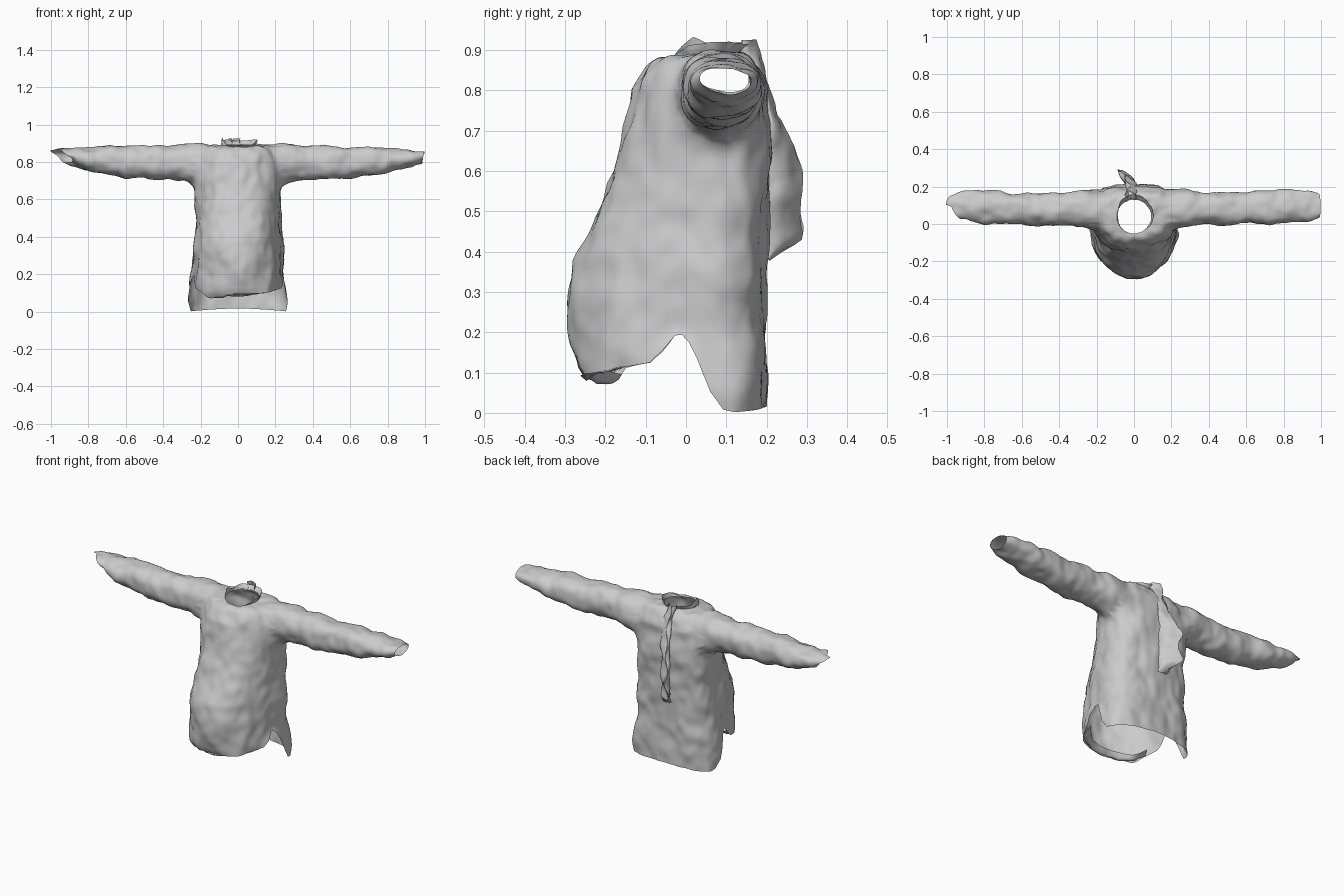
import bpy, bmesh, math
from mathutils import Vector, noise

if "Cube" in bpy.data.objects:
    bpy.data.objects.remove(bpy.data.objects["Cube"])


def interp(table, t):
    """Look up a row of values in a small table keyed by its first column."""
    if t <= table[0][0]:
        return table[0][1:]
    for p, q in zip(table, table[1:]):
        if t <= q[0]:
            f = (t - p[0]) / (q[0] - p[0])
            return [u + (v - u) * f for u, v in zip(p[1:], q[1:])]
    return table[-1][1:]


def skin(bm, rows, closed, skip=None):
    """Skin a grid of points with quads; returns the grid of vertices."""
    grid = [[bm.verts.new(p) for p in row] for row in rows]
    n = len(grid[0])
    for r0, r1 in zip(grid, grid[1:]):
        for i in range(n if closed else n - 1):
            j = (i + 1) % n
            quad = (r0[i], r0[j], r1[j], r1[i])
            if not (skip and skip(sum((v.co for v in quad), Vector()) / 4)):
                bm.faces.new(quad)
    return grid


def finish(bm, name, wrinkle, scale):
    """Wrinkle the sheet along its normals and make the object."""
    bmesh.ops.recalc_face_normals(bm, faces=bm.faces)
    bm.normal_update()
    for v in bm.verts:
        q = Vector((v.co.x, v.co.y, v.co.z * .8)) * scale
        v.co += v.normal * wrinkle * (noise.noise(q) + .6 * noise.noise(q * 2.3))
    for f in bm.faces:
        f.smooth = True
    me = bpy.data.meshes.new(name)
    bm.to_mesh(me)
    bm.free()
    bpy.context.collection.objects.link(bpy.data.objects.new(name, me))


def strip(name, rows, wrinkle, scale):
    bm = bmesh.new()
    skin(bm, rows, False)
    finish(bm, name, wrinkle, scale)


def power(v, e):
    return math.copysign(abs(v) ** e, v)


# height: half width, front y, back y
BODY = [(0.0, .257, -.20, .20), (.07, .262, -.225, .20), (.10, .260, -.265, .20),
        (.16, .252, -.280, .196), (.28, .238, -.295, .196), (.38, .234, -.278, .20),
        (.50, .228, -.222, .205), (.60, .230, -.183, .208), (.70, .242, -.153, .208),
        (.80, .240, -.130, .203)]
# angle from the front in degrees: hem height
HEM = [(0, .095), (30, .10), (42, .107), (55, .118), (63, .125), (70, .155), (75, .193),
       (78, .195), (82, .17), (86, .11), (89, .065), (92, .03), (96, .008), (105, .002),
       (130, .006), (180, .018)]
COLS = 120
YC = .06


def section(a, z):
    w, yf, yb = interp(BODY, z)
    s, c = math.sin(a), math.cos(a)
    if c > 0:
        return w * power(s, .92), YC - (YC - yf) * c
    return w * power(s, .8), YC + (yb - YC) * abs(c) ** .65


def hem(a):
    d = math.degrees(a) % 360
    dip = .025 * math.exp(-((d - 330) / 14) ** 2)
    return interp(HEM, min(d, 360 - d))[0] - dip


def neck(a):
    s, c = math.sin(a), math.cos(a)
    return .092 * s, .04 - .09 * c, .895 - .02 * max(c, 0) ** 2


def armhole(c):
    return abs(c.x) > .165 and ((c.y - .085) / .118) ** 2 + ((c.z - .79) / .122) ** 2 < 1


# Torso: hem to chest, then over the shoulders to the neck
angles = [2 * math.pi * i / COLS for i in range(COLS)]
rows = []
for k in range(41):
    row = []
    for a in angles:
        h = hem(a)
        z = h + (.80 - h) * k / 40
        row.append((*section(a, z), z))
    rows.append(row)
for k in range(1, 17):
    t = (k / 16) ** 1.3
    row = []
    for a in angles:
        x0, y0 = section(a, .80)
        x1, y1, z1 = neck(a)
        e = 1.8 + 3.2 * abs(math.sin(a)) ** 1.5
        row.append((x0 + (x1 - x0) * t, y0 + (y1 - y0) * t,
                    .80 + (z1 - .80) * (1 - (1 - t) ** e)))
    rows.append(row)
shirt = bmesh.new()
skin(shirt, rows, True, armhole)
bmesh.ops.delete(shirt, geom=[v for v in shirt.verts if not v.link_faces], context='VERTS')

# Sleeves: distance out, centre y, half depth, centre z, half height
SLEEVE = [(.265, .083, .100, .792, .102), (.32, .085, .090, .798, .093),
          (.45, .080, .086, .796, .090), (.60, .085, .086, .797, .085),
          (.75, .092, .088, .807, .070), (.85, .098, .090, .816, .056),
          (.93, .098, .080, .820, .043), (.99, .097, .064, .827, .030)]
for side in (1, -1):
    rows = []
    for k in range(61):
        u = .265 + .725 * k / 60
        yc, ry, zc, rz = interp(SLEEVE, u)
        grow = max(0, (u - .8) / .19)
        if side < 0:
            zc += .004 * min(1, u / .5)
            yc -= .004 * min(1, u / .5)
        row = []
        for i in range(48):
            b = 2 * math.pi * i / 48 * side
            cy, cz = math.cos(b), math.sin(b)
            # the cuff of the left side is cut on a slant
            slant = (.008 + .04 * (cz - .8) + .03 * (cy - 1) * (cy < 0)) * grow if side < 0 \
                else .008 * grow * cz
            row.append((side * (u + slant), yc + ry * power(cy, .9), zc + rz * power(cz, .9)))
        rows.append(row)
    # open edge of the armhole, sewn to the first ring of the sleeve
    hole = [e for e in shirt.edges if e.is_boundary and
            all(.13 < v.co.x * side < .3 and v.co.z > .6 for v in e.verts)]
    grid = skin(shirt, rows, True)
    ring = [e for e in shirt.edges if e.is_boundary and all(v in grid[0] for v in e.verts)]
    seam = bmesh.ops.bridge_loops(shirt, edges=hole + ring)
    across = [e for e in seam['edges'] if e not in hole and e not in ring]
    bmesh.ops.subdivide_edges(shirt, edges=across, cuts=3, use_grid_fill=True)

# Ease the shoulder seams
near = [v for v in shirt.verts if .15 < abs(v.co.x) < .30 and v.co.z > .63]
for _ in range(5):
    bmesh.ops.smooth_vert(shirt, verts=near, factor=.5,
                          use_axis_x=True, use_axis_y=True, use_axis_z=True)
finish(shirt, "shirt_body_and_sleeves", .013, 9)

# Front hem turned inwards
lip = []
for k in range(4):
    t = k / 3
    row = []
    for i in range(41):
        a = math.radians(-50 + 2.5 * i)
        h = hem(a)
        x, y = section(a, h)
        row.append((x * (1 - .08 * t), y + .035 * t,
                    h + .02 * t - .02 * math.sin(math.pi * t) * math.cos(a * 1.8)))
    lip.append(row)
strip("front_hem_fold", lip, .008, 18)

# Collar band standing along the sides and back of the neck
# angle: rise, outward lean
COLLAR = [(40, .003, .004), (70, .022, .008), (110, .030, .012), (150, .026, .02),
          (185, .022, .028), (215, .03, .018), (250, .018, .0), (285, .043, -.006),
          (305, .025, .0), (325, .003, .0)]
rows = []
for k in range(4):
    t = k / 3
    row = []
    for i in range(58):
        d = 40 + 5 * i
        a = math.radians(d)
        x, y, z = neck(a)
        rise, lean = interp(COLLAR, d)
        row.append((x + lean * t * math.sin(a), y - lean * t * math.cos(a), z - .004 + rise * t))
    rows.append(row)
strip("collar_band", rows, .006, 25)

# Gathered placket hanging at the back: height, inner y, outer y, outer x
FLAP = [(.38, .200, .206, -.03), (.40, .200, .245, -.05), (.43, .200, .288, -.075),
        (.46, .200, .292, -.08), (.50, .202, .283, -.065), (.60, .204, .290, -.075),
        (.66, .204, .270, -.065), (.74, .203, .228, -.03), (.80, .195, .210, -.03),
        (.86, .165, .193, -.02), (.90, .135, .183, -.03), (.925, .140, .172, -.035)]
for name, gap in (("back_placket_outer", .024), ("back_placket_inner", -.016)):
    rows = []
    for k in range(45):
        z = .38 + .545 * k / 44
        yi, yo, xo = interp(FLAP, z)
        row = []
        for i in range(9):
            t = i / 8
            wave = .010 * math.sin(z * 45 + t * 3) * t
            row.append((-.015 + gap * (1 - t) + (xo + .015) * t + wave
                        + gap * .8 * math.sin(math.pi * t), yi + (yo - yi) * t, z))
        rows.append(row)
    strip(name, rows, .006, 22)
